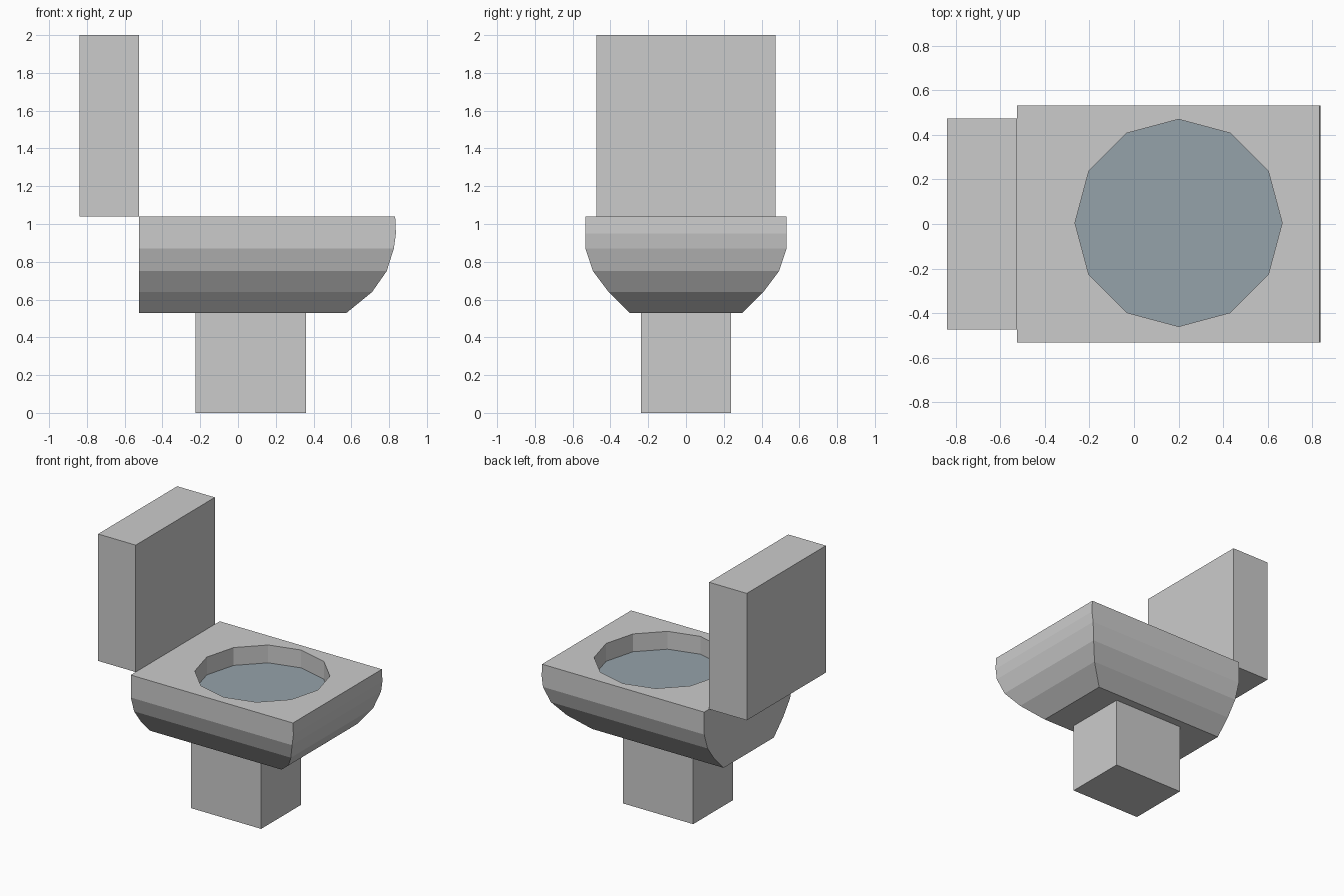
import bpy, bmesh, math

if "Cube" in bpy.data.objects:
    bpy.data.objects.remove(bpy.data.objects["Cube"])


def material(name, rgb):
    m = bpy.data.materials.new(name)
    m.diffuse_color = (*rgb, 1)
    m.use_nodes = True
    m.node_tree.nodes["Principled BSDF"].inputs["Base Color"].default_value = m.diffuse_color
    return m


GREY = material("ceramic grey", (0.60, 0.60, 0.60))
WATER = material("water blue grey", (0.30, 0.36, 0.40))


def add_object(name, bm, mats):
    mesh = bpy.data.meshes.new(name)
    bm.to_mesh(mesh)
    bm.free()
    for m in mats:
        mesh.materials.append(m)
    ob = bpy.data.objects.new(name, mesh)
    bpy.context.collection.objects.link(ob)
    return ob


def box(name, x0, x1, half_y, z0, z1):
    bm = bmesh.new()
    bmesh.ops.create_cube(bm, size=1)
    for v in bm.verts:
        v.co.x = (x0 + x1) / 2 + v.co.x * (x1 - x0)
        v.co.y *= 2 * half_y
        v.co.z = (z0 + z1) / 2 + v.co.z * (z1 - z0)
    return add_object(name, bm, [GREY])


def bridge(bm, a, b):
    n = len(a)
    for i in range(n):
        j = (i + 1) % n
        bm.faces.new((a[i], a[j], b[j], b[i]))


# Cistern and pedestal
box("cistern", -0.84, -0.525, 0.473, 1.04, 2.0)
box("pedestal", -0.226, 0.36, 0.237, 0.0, 0.53)

# Bowl: stacked rectangular rings (height, half width, front reach)
BACK = -0.525
profile = [(0.53, 0.30, 0.575), (0.64, 0.41, 0.71), (0.75, 0.492, 0.787),
           (0.87, 0.532, 0.825), (0.95, 0.532, 0.836), (1.04, 0.532, 0.832)]
bm = bmesh.new()
rings = []
for z, w, f in profile:
    rings.append([bm.verts.new(p) for p in
                  ((BACK, -w, z), (f, -w, z), (f, w, z), (BACK, w, z))])
bm.faces.new(rings[0][::-1])
for lower, upper in zip(rings, rings[1:]):
    bridge(bm, lower, upper)

# Twelve-sided basin with a flat water surface
rim, floor = [[bm.verts.new((0.2 + 0.465 * math.cos(i * math.pi / 6),
                             0.005 + 0.465 * math.sin(i * math.pi / 6), z))
               for i in range(12)] for z in (1.04, 0.905)]
bridge(bm, rim, floor)
bm.faces.new(floor).material_index = 1

# Flat top between the outer edge and the basin rim
edges = [bm.edges.get((loop[i], loop[(i + 1) % len(loop)]))
         for loop in (rings[-1], rim) for i in range(len(loop))]
bmesh.ops.triangle_fill(bm, edges=edges, use_beauty=True, normal=(0, 0, 1))
bmesh.ops.recalc_face_normals(bm, faces=bm.faces[:])
bmesh.ops.dissolve_limit(bm, angle_limit=0.001, verts=[],
                         edges=[e for e in bm.edges if e.is_manifold and
                                all(v.co.z > 1.03 for v in e.verts) and
                                e.calc_face_angle() < 0.01])
add_object("bowl", bm, [GREY, WATER])
